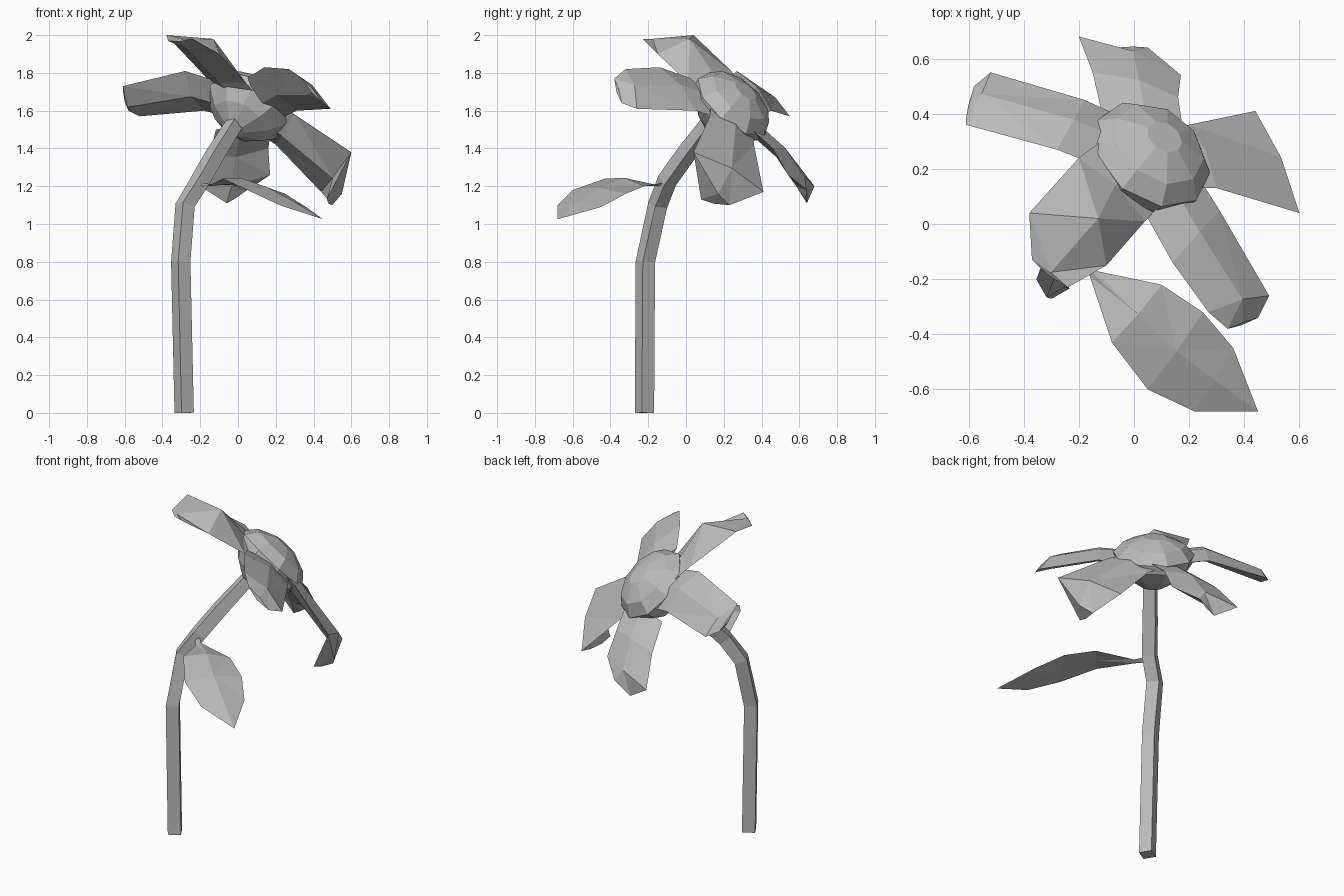
import bpy, bmesh, math
from mathutils import Vector as V

cube = bpy.data.objects.get("Cube")
if cube:
    bpy.data.objects.remove(cube, do_unlink=True)

grey = bpy.data.materials.new("plain_grey")
grey.use_nodes = True
colour = (0.5, 0.5, 0.5, 1)
grey.diffuse_color = colour
grey.node_tree.nodes["Principled BSDF"].inputs["Base Color"].default_value = colour

CENTRE = V((0.055, 0.24, 1.62))
FACING = V((0.43, 0.58, 0.69)).normalized()


def finish(bm, name):
    bmesh.ops.remove_doubles(bm, verts=bm.verts, dist=0.001)
    bmesh.ops.recalc_face_normals(bm, faces=bm.faces)
    mesh = bpy.data.meshes.new(name)
    bm.to_mesh(mesh)
    bm.free()
    mesh.materials.append(grey)
    obj = bpy.data.objects.new(name, mesh)
    bpy.context.collection.objects.link(obj)
    return obj


def loft(name, centres, radii, sides, axis=None, spin=0.0):
    """Tube of flat facets through the centres, capped at both ends."""
    bm = bmesh.new()
    rings = []
    for i, (c, r) in enumerate(zip(centres, radii)):
        d = axis or (centres[min(i + 1, len(centres) - 1)] - centres[max(i - 1, 0)]).normalized()
        u = d.cross(V((0, 1, 0))).normalized()
        w = d.cross(u)
        angles = [spin + math.tau * k / sides for k in range(sides)]
        rings.append([bm.verts.new(c + r * (u * math.cos(a) + w * math.sin(a))) for a in angles])
    for low, high in zip(rings, rings[1:]):
        for k in range(sides):
            n = (k + 1) % sides
            bm.faces.new((low[k], low[n], high[n], high[k]))
    bm.faces.new(rings[0])
    bm.faces.new(rings[-1])
    return finish(bm, name)


def blade(name, rows, normal, over, under):
    """Closed thin blade: rows of two edge points, with an optional own ridge point."""
    bm = bmesh.new()
    loops = []
    for i, row in enumerate(rows):
        a, b = V(row[0]), V(row[1])
        k = min(1.0, (a - b).length * 4) * (0.4 if i == len(rows) - 1 else 1.0)
        mid = (a + b) / 2
        ridge = V(row[2]) if len(row) > 2 else mid + normal * over * k
        loops.append([bm.verts.new(p) for p in (a, ridge, b, mid + normal * under * k)])
    for low, high in zip(loops, loops[1:]):
        for k in range(4):
            n = (k + 1) % 4
            bm.faces.new((low[k], low[n], high[n], high[k]))
    bm.faces.new(loops[0])
    bm.faces.new(loops[-1])
    bmesh.ops.triangulate(bm, faces=bm.faces)
    return finish(bm, name)


# Bent square stem
path = [(-.285, -.22, 0), (-.303, -.215, .8), (-.28, -.15, 1.1),
        (-.2, -.1, 1.23), (-.12, 0, 1.37), (-.02, .12, 1.53)]
loft("stem", [V(p) for p in path], [.053] * 5 + [.048], 4, spin=math.radians(75))

# Flower head: calyx cone behind, shallow faceted dome in front
profile = [(-.17, .06), (-.11, .155), (-.03, .225), (.02, .235), (.085, .18), (.13, .07)]
loft("flower_head", [CENTRE + FACING * s for s, r in profile],
     [r for s, r in profile], 9, axis=FACING)

# Petals: inner, widest and tip edge pairs
petals = {
    "left_petal": [((-.28, .27, 1.81), (-.18, .45, 1.6)),
                   ((-.61, .36, 1.73), (-.52, .55, 1.57)),
                   ((-.61, .38, 1.71), (-.58, .5, 1.6))],
    "back_petal": [((-.15, .55, 1.37), (.16, .46, 1.4)),
                   ((-.2, .68, 1.2), (.17, .54, 1.26)),
                   ((-.06, .64, 1.11), (.05, .64, 1.18))],
    "right_petal": [((.2, .36, 1.42), (.3, .13, 1.58)),
                    ((.44, .41, 1.17), (.6, .04, 1.38)),
                    ((.5, .23, 1.1), (.47, .08, 1.13), (.55, .17, 1.16))],
    "front_petal": [((.31, .05, 1.6), (.14, -.14, 1.83)),
                    ((.49, -.26, 1.61), (.27, -.32, 1.82)),
                    ((.45, -.34, 1.64), (.34, -.38, 1.77))],
    "top_petal": [((.04, .01, 1.75), (-.2, .24, 1.81)),
                  ((-.1, -.15, 1.9), (-.38, .04, 2), (-.13, .02, 1.98)),
                  ((-.24, -.23, 1.98), (-.37, -.13, 1.97))],
}
for name, rows in petals.items():
    a, b = V(rows[0][0]), V(rows[0][1])
    neck = CENTRE.lerp((a + b) / 2, 0.45)
    half = (a - b) * 0.48
    blade(name, [(neck + half, neck - half)] + rows, FACING, .03, -.045)

# Leaf with its short stalk
leaf = [((-.2, -.1, 1.22), (-.22, -.12, 1.2)),
        ((-.14, -.17, 1.21), (-.16, -.19, 1.2)),
        ((.1, -.22, 1.2), (-.08, -.43, 1.24)),
        ((.25, -.32, 1.16), (.05, -.6, 1.18)),
        ((.36, -.45, 1.09), (.22, -.68, 1.1)),
        ((.45, -.68, 1.025), (.45, -.68, 1.025))]
blade("leaf", leaf, V((.2, -.1, 1)).normalized(), .025, -.005)
